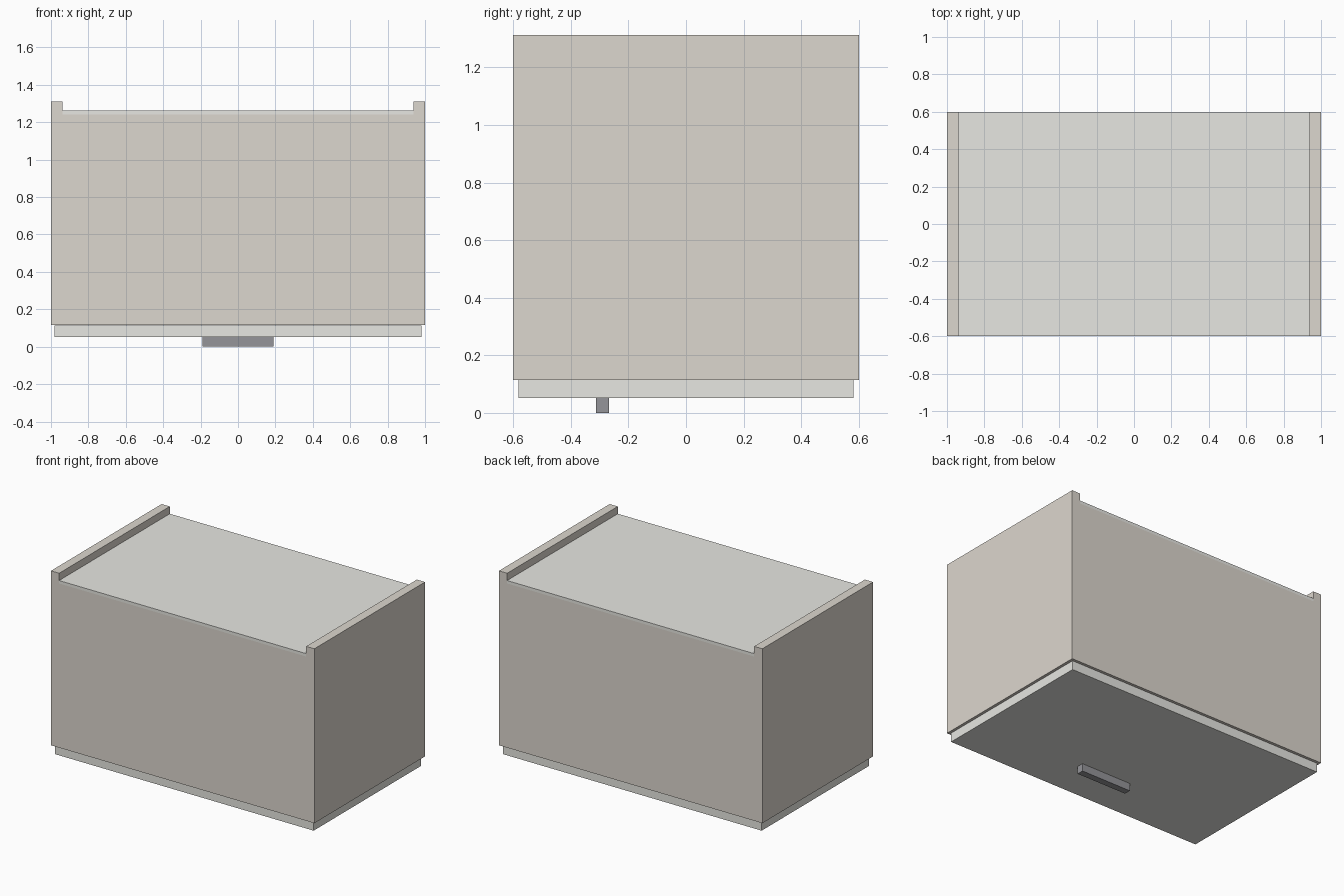
import bpy

if "Cube" in bpy.data.objects:
    bpy.data.objects.remove(bpy.data.objects["Cube"])


def material(name, rgb):
    m = bpy.data.materials.new(name)
    m.diffuse_color = (*rgb, 1.0)
    m.use_nodes = True
    m.node_tree.nodes["Principled BSDF"].inputs["Base Color"].default_value = m.diffuse_color
    return m


BODY = material("warm_grey", (0.72, 0.68, 0.62))
PANEL = material("pale_grey", (0.80, 0.80, 0.76))
METAL = material("dark_metal", (0.30, 0.30, 0.32))


def box(name, x, y, z, mat):
    """Box from (min, max) ranges on each axis."""
    bpy.ops.mesh.primitive_cube_add(size=1)
    ob = bpy.context.object
    ob.name = name
    for v in ob.data.vertices:
        for i, (lo, hi) in enumerate((x, y, z)):
            v.co[i] = lo if v.co[i] < 0 else hi
    ob.data.materials.append(mat)
    return ob


T = 0.062                        # board thickness
W, D = 1.0, 0.6                  # half width, half depth
Z0, ZB, Z1 = 0.115, 1.242, 1.312  # carcass front, back of boards, rear lip

# Carcass: side boards stand proud at the rear, end boards fit between them
for side, s in (("left", -1), ("right", 1)):
    box(f"{side}_side", sorted((s * W, s * (W - T))), (-D, D), (Z0, Z1), BODY)
for end, s in (("lower", -1), ("upper", 1)):
    box(f"{end}_board", (-W + T, W - T), sorted((s * D, s * (D - T))), (Z0, ZB), BODY)

# Thin recessed back panel
box("back_panel", (-W + T, W - T), (-D, D), (ZB, 1.262), PANEL)

# Door, facing down, with its bar handle
box("door", (-0.982, 0.982), (-0.582, 0.582), (0.052, Z0 - 0.001), PANEL)
box("door_handle", (-0.19, 0.19), (-0.313, -0.267), (0.0, 0.052), METAL)
